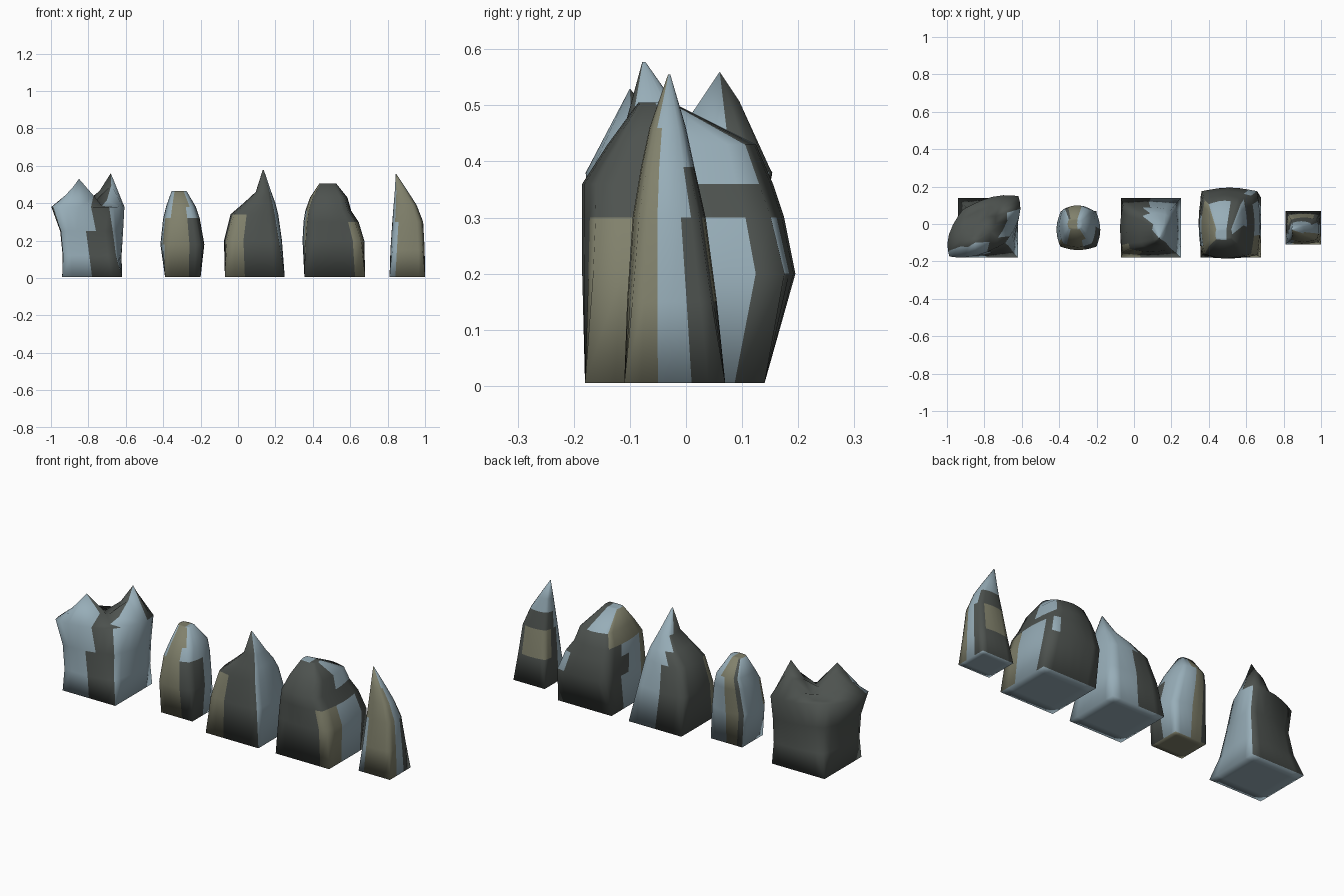
import bpy
import bmesh
import math
from mathutils import Vector

cube = bpy.data.objects.get("Cube")
if cube:
    bpy.data.objects.remove(cube, do_unlink=True)

STEPS = 6  # faces along each side of a rock
SLATE, BLUE, OLIVE = range(3)


def material(name, rgb):
    mat = bpy.data.materials.new(name)
    mat.use_nodes = True
    mat.diffuse_color = (*rgb, 1)
    mat.node_tree.nodes["Principled BSDF"].inputs["Base Color"].default_value = (*rgb, 1)
    return mat


MATERIALS = [
    material("dark slate", (0.075, 0.085, 0.078)),
    material("pale blue stone", (0.31, 0.42, 0.48)),
    material("olive stone", (0.22, 0.22, 0.15)),
]


def section_point(section, i, j):
    """Point of a square section, rounded toward an ellipse."""
    z, x0, x1, y0, y1, rounding = section
    u, v = 2 * i / STEPS - 1, 2 * j / STEPS - 1
    length = math.hypot(u, v)
    fit = max(abs(u), abs(v)) / length if length else 1
    fit = 1 + (fit - 1) * rounding
    x = (x0 + x1) / 2 + (x1 - x0) / 2 * u * fit
    y = (y0 + y1) / 2 + (y1 - y0) / 2 * v * fit
    return x, y, z, u * fit, v * fit


def rock(name, sections, colour, peaks=(), skew=0):
    """Loft stacked sections, close both ends with grids and colour the faces."""
    bm = bmesh.new()
    last = len(sections) - 1
    verts = {}
    cap = []
    for k, section in enumerate(sections):
        for i in range(STEPS + 1):
            for j in range(STEPS + 1):
                inside = 0 < i < STEPS and 0 < j < STEPS
                if inside and 0 < k < last:
                    continue
                x, y, z, u, v = section_point(section, i, j)
                x += skew * v * k / last
                y += skew * u * k / last
                verts[i, j, k] = bm.verts.new((x, y, z))
                if inside and k == last:
                    cap.append(verts[i, j, k])

    # Raise the cap into cones and put its nearest vertex on each tip
    for tip_x, tip_y, tip_z, radius in peaks:
        tip = Vector((tip_x, tip_y, tip_z))
        nearest = min(cap, key=lambda vert: (vert.co.xy - tip.xy).length)
        for vert in cap:
            near = 1 - (vert.co.xy - tip.xy).length / radius
            vert.co.z += max(0, near) * (tip.z - vert.co.z)
        nearest.co = tip

    def quad(*keys):
        bm.faces.new([verts[key] for key in keys])

    for i in range(STEPS):
        for j in range(STEPS):
            for k in (0, last):
                quad((i, j, k), (i + 1, j, k), (i + 1, j + 1, k), (i, j + 1, k))
        for k in range(last):
            for side in (0, STEPS):
                quad((i, side, k), (i + 1, side, k), (i + 1, side, k + 1), (i, side, k + 1))
                quad((side, i, k), (side, i + 1, k), (side, i + 1, k + 1), (side, i, k + 1))
    bmesh.ops.recalc_face_normals(bm, faces=bm.faces)
    for face in bm.faces:
        face.smooth = True
        face.material_index = colour(face.calc_center_median(), face.normal)
    mesh = bpy.data.meshes.new(name)
    bm.to_mesh(mesh)
    bm.free()
    for mat in MATERIALS:
        mesh.materials.append(mat)
    bpy.context.collection.objects.link(bpy.data.objects.new(name, mesh))


# Colour rules: c is the face centre, n its normal
def twin_colour(c, n):
    if n.z < -0.9:
        return BLUE
    if c.x > -0.7 and (n.x > 0.4 or (n.y < -0.2 and c.z > 0.25)):
        return SLATE if c.z > 0.4 and c.y > 0.06 else BLUE
    left_limit = -0.45 if c.z > 0.37 else -0.8
    return BLUE if c.x < -0.79 and c.y < -0.08 and n.x > left_limit else SLATE


def blunt_colour(c, n):
    if n.z < -0.9:
        return OLIVE
    if n.y > 0.5 and c.x < -0.29:
        return OLIVE if c.x > -0.35 else SLATE
    if n.y < -0.3:
        if c.z > 0.32:
            return OLIVE if -0.345 < c.x < -0.28 else BLUE
        return OLIVE if c.x < -0.27 else SLATE
    if n.z > 0.8:
        return OLIVE if c.x < -0.3 else BLUE
    return SLATE if n.x > 0.5 and c.y < -0.02 and c.z < 0.32 else BLUE


def horn_colour(c, n):
    if n.z < -0.9 or n.x > 0.55 or (n.y > 0.1 and c.x > 0.08):
        return BLUE
    return OLIVE if c.x < 0.02 and c.y < -0.1 and c.z < 0.36 else SLATE


def broad_colour(c, n):
    if n.z < -0.9:
        return BLUE
    if n.z > 0.85:
        return BLUE if c.x < 0.5 else SLATE
    if n.x < -0.6:
        if c.z > 0.35 or c.y < -0.1:
            return OLIVE
        return BLUE if c.y < 0.03 else SLATE
    if n.y < -0.5:
        right = c.x > 0.6 and c.z < 0.3
        left = c.x < 0.38 and 0.2 < c.z < 0.37
        return OLIVE if right or left else SLATE
    if n.x > 0.4:
        if c.z > 0.36:
            return BLUE if c.y > -0.03 else SLATE
        if c.z < 0.3 and c.y < -0.08:
            return OLIVE
        return BLUE if c.z < 0.26 and c.y < 0.13 else SLATE
    edge_patch = c.x > 0.6 and 0.2 < c.z < 0.3
    return BLUE if c.z > 0.43 or edge_patch else SLATE


def thin_colour(c, n):
    if n.z < -0.9:
        return BLUE
    if c.y < -0.04 and c.x < 0.845:
        return BLUE
    if n.y < -0.4:
        return OLIVE
    if n.x > 0.4:
        return OLIVE if c.y < -0.05 else BLUE if c.y < 0.005 else SLATE
    if c.z > 0.42:
        return BLUE
    return OLIVE if 0.15 < c.z < 0.3 and c.x < 0.95 and c.y > 0 else SLATE


# Forked rock; each section is z, x range, y range, rounding
rock("twin_peak_rock", [
    (0.005, -0.94, -0.62, -0.18, 0.14, 0),
    (0.12, -0.935, -0.625, -0.17, 0.13, 0.3),
    (0.25, -0.945, -0.62, -0.165, 0.125, 0.5),
    (0.38, -0.99, -0.615, -0.17, 0.145, 0.7),
], twin_colour, [(-0.85, -0.1, 0.53, 0.13), (-0.68, 0.06, 0.56, 0.12)], 0.045)

# Small rounded rock
rock("blunt_rock", [
    (0.005, -0.39, -0.2, -0.11, 0.07, 0),
    (0.18, -0.415, -0.18, -0.14, 0.08, 0.6),
    (0.32, -0.4, -0.205, -0.125, 0.1, 0.7),
    (0.38, -0.385, -0.225, -0.09, 0.1, 0.7),
    (0.465, -0.355, -0.275, -0.03, 0.03, 0.6),
], blunt_colour)

# Rock rising to one horn
rock("horn_rock", [
    (0.005, -0.07, 0.25, -0.18, 0.14, 0),
    (0.2, -0.075, 0.235, -0.165, 0.115, 0.35),
    (0.34, -0.04, 0.215, -0.15, 0.09, 0.5),
    (0.4, 0.03, 0.2, -0.135, 0.06, 0.6),
    (0.46, 0.095, 0.178, -0.11, 0.01, 0.7),
    (0.577, 0.132, 0.138, -0.078, -0.072, 1),
], horn_colour)

# Wide bulky rock
rock("broad_rock", [
    (0.005, 0.355, 0.68, -0.18, 0.14, 0),
    (0.2, 0.345, 0.675, -0.185, 0.195, 0.35),
    (0.3, 0.35, 0.645, -0.185, 0.175, 0.45),
    (0.36, 0.36, 0.605, -0.185, 0.155, 0.5),
    (0.43, 0.385, 0.585, -0.14, 0.125, 0.5),
    (0.505, 0.435, 0.525, -0.085, -0.025, 0.4),
], broad_colour)

# Slim leaning rock
rock("thin_rock", [
    (0.005, 0.81, 1, -0.11, 0.07, 0),
    (0.15, 0.815, 0.998, -0.105, 0.055, 0.4),
    (0.3, 0.825, 0.99, -0.095, 0.035, 0.6),
    (0.39, 0.832, 0.955, -0.08, 0.015, 0.7),
    (0.46, 0.838, 0.91, -0.065, 0, 0.8),
    (0.555, 0.843, 0.847, -0.032, -0.028, 1),
], thin_colour)
